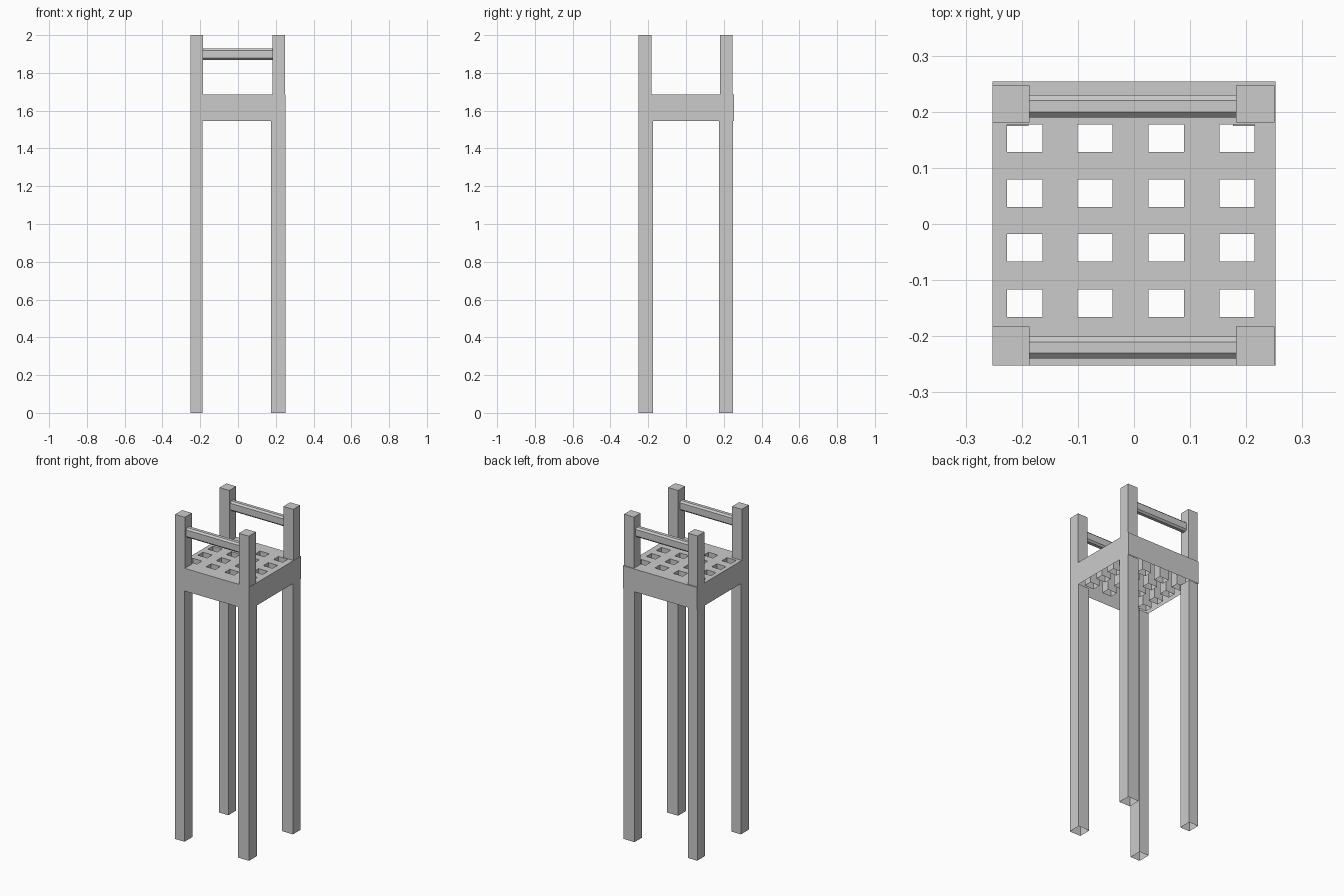
import bpy, bmesh
from mathutils import Vector

if "Cube" in bpy.data.objects:
    bpy.data.objects.remove(bpy.data.objects["Cube"])


def make_object(name, bm):
    mesh = bpy.data.meshes.new(name)
    bm.to_mesh(mesh)
    bm.free()
    obj = bpy.data.objects.new(name, mesh)
    bpy.context.collection.objects.link(obj)
    return obj


def open_box(name, x, y, z):
    """Box spanning the given ranges, left open underneath."""
    bm = bmesh.new()
    bmesh.ops.create_cube(bm, size=1)
    for v in bm.verts:
        v.co = Vector([lo + (c + 0.5) * (hi - lo) for c, (lo, hi) in zip(v.co, (x, y, z))])
    bottom = [f for f in bm.faces if f.calc_center_median().z < z[0] + 1e-4]
    bm.normal_update()
    bmesh.ops.delete(bm, geom=bottom, context='FACES_ONLY')
    return make_object(name, bm)


TOP, UNDER = 1.685, 1.545

# seat: perforated top, with rim and hole walls drawn down and open underneath
xs = [-0.252] + [x + d for x in (-0.226, -0.101, 0.026, 0.152) for d in (0, 0.063)] + [0.252]
ys = [-0.252] + [y + d for y in (-0.166, -0.067, 0.030, 0.128) for d in (0, 0.049)] + [0.254]
bm = bmesh.new()
grid = [[bm.verts.new((x, y, TOP)) for y in ys] for x in xs]
for i in range(len(xs) - 1):
    for j in range(len(ys) - 1):
        if not (i % 2 and j % 2):
            bm.faces.new((grid[i][j], grid[i + 1][j], grid[i + 1][j + 1], grid[i][j + 1]))
rims = [e for e in bm.edges if e.is_boundary]
walls = bmesh.ops.extrude_edge_only(bm, edges=rims)['geom']
for v in walls:
    if isinstance(v, bmesh.types.BMVert):
        v.co.z = UNDER
bmesh.ops.recalc_face_normals(bm, faces=bm.faces)
bm.normal_update()
if max(bm.faces, key=lambda f: f.calc_center_median().z).normal.z < 0:
    bmesh.ops.reverse_faces(bm, faces=bm.faces)
bmesh.ops.dissolve_limit(bm, angle_limit=0.01, verts=bm.verts, edges=bm.edges)
make_object("seat", bm)

# legs below the seat and posts above it
leg_x = {"left": (-0.252, -0.188), "right": (0.176, 0.252)}
leg_y = {"front": (-0.252, -0.175), "back": (0.175, 0.25)}
post_x = {"left": (-0.252, -0.186), "right": (0.182, 0.25)}
post_y = {"front": (-0.252, -0.183), "back": (0.181, 0.247)}
for side in leg_x:
    for end in leg_y:
        open_box(f"{end}_{side}_leg", leg_x[side], leg_y[end], (0, UNDER))
        open_box(f"{end}_{side}_post", post_x[side], post_y[end], (TOP, 2.0))

# rails: flattened octagonal bars between the posts
profile = [(0.02, 0.02), (0.010, 0.03), (-0.010, 0.03), (-0.02, 0.02),
           (-0.02, -0.02), (-0.010, -0.03), (0.010, -0.03), (0.02, -0.02)]
for name, y in (("front_rail", -0.22), ("back_rail", 0.21)):
    bm = bmesh.new()
    face = bm.faces.new([bm.verts.new((-0.188, y + a, 1.898 + b)) for a, b in profile])
    end = bmesh.ops.extrude_face_region(bm, geom=[face], use_keep_orig=True)['geom']
    bmesh.ops.translate(bm, vec=(0.372, 0, 0), verts=[v for v in end if isinstance(v, bmesh.types.BMVert)])
    bmesh.ops.recalc_face_normals(bm, faces=bm.faces)
    make_object(name, bm)
